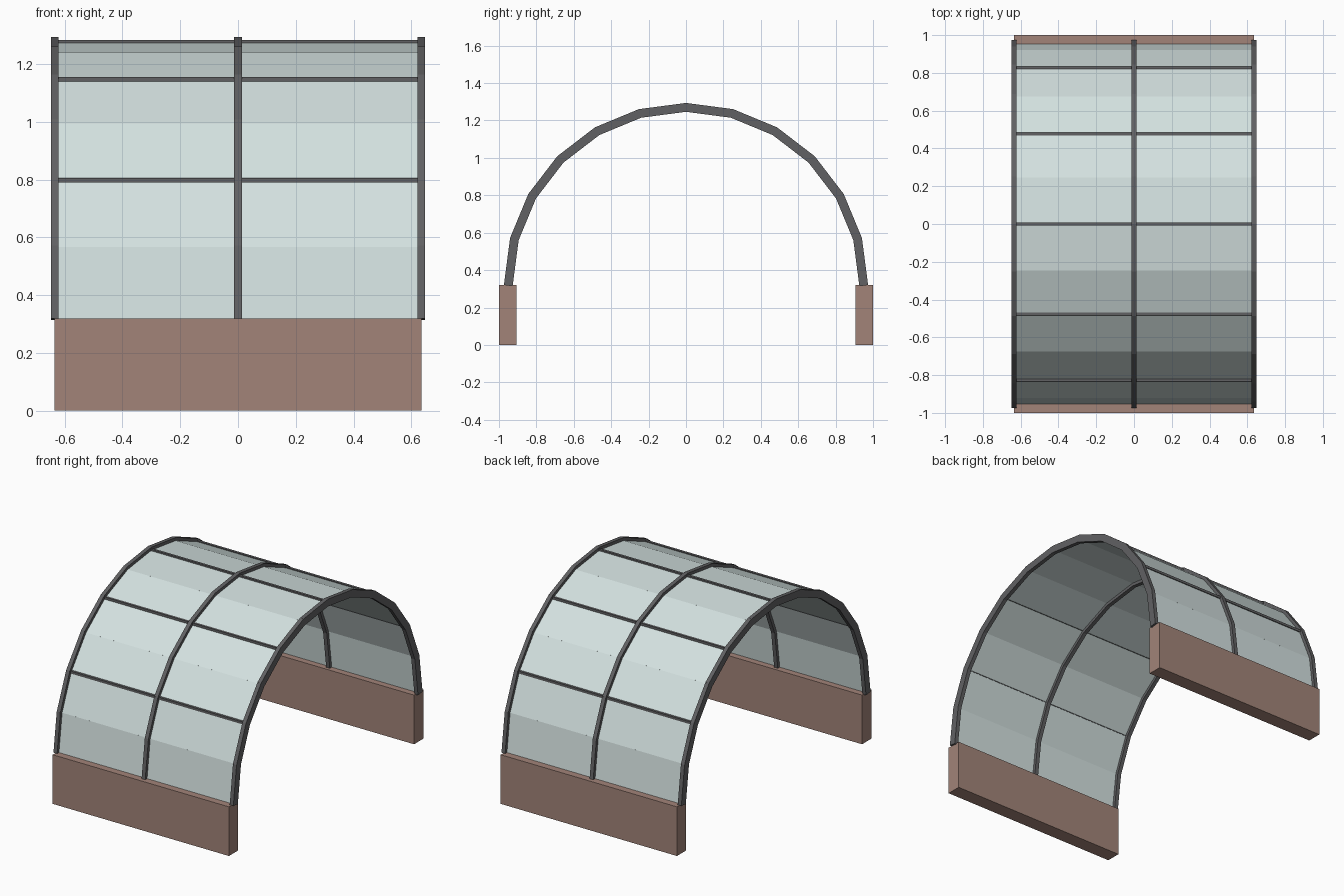
import bpy, bmesh
from math import sin, cos, pi
from mathutils import Matrix

if "Cube" in bpy.data.objects:
    bpy.data.objects.remove(bpy.data.objects["Cube"])

R, BASE, HALF, SEGS = 0.95, 0.32, 0.635, 12   # arch radius, spring height, half length, facets


def material(name, rgb):
    m = bpy.data.materials.new(name)
    m.diffuse_color = (*rgb, 1)
    m.use_nodes = True
    m.node_tree.nodes["Principled BSDF"].inputs["Base Color"].default_value = m.diffuse_color
    return m


frame = material("dark_frame", (0.12, 0.12, 0.125))
glass = material("pale_glass", (0.66, 0.76, 0.75))
brick = material("brick", (0.36, 0.23, 0.19))


def finish(name, bm, mat):
    me = bpy.data.meshes.new(name)
    bm.to_mesh(me)
    bm.free()
    me.materials.append(mat)
    ob = bpy.data.objects.new(name, me)
    bpy.context.collection.objects.link(ob)


def add_box(bm, centre, size, tilt=0.0):
    m = Matrix.Translation(centre) @ Matrix.Rotation(tilt, 4, 'X') @ Matrix.Diagonal((*size, 1))
    bmesh.ops.create_cube(bm, size=1, matrix=m)


def box(name, centre, size, mat, tilt=0.0):
    bm = bmesh.new()
    add_box(bm, centre, size, tilt)
    finish(name, bm, mat)


def arch(name, x, width, thick, extra, mat):
    """Straight box segments following the half circle."""
    bm = bmesh.new()
    step = pi / SEGS
    r = R * cos(step / 2)
    length = 2 * R * sin(step / 2) + extra
    for i in range(SEGS):
        a = (i + 0.5) * step
        add_box(bm, (x, r * cos(a), BASE + r * sin(a)), (width, thick, length), a)
    finish(name, bm, mat)


# low brick walls
for side, label in ((-1, "front"), (1, "back")):
    box(label + "_wall", (0, side * 0.9525, BASE / 2), (2 * HALF, 0.095, BASE), brick)

# arched ribs
for x, label in ((-HALF, "left"), (0, "middle"), (HALF, "right")):
    arch(label + "_rib", x, 0.026, 0.047, 0.006, frame)

# curved glazing
arch("glazing", 0, 2 * HALF, 0.008, 0.001, glass)

# horizontal glazing bars
for i in range(1, 6):
    a = i * pi / 6
    r = R + 0.005
    box(f"glazing_bar_{i}", (0, r * cos(a), BASE + r * sin(a)), (2 * HALF, 0.016, 0.016), frame)
